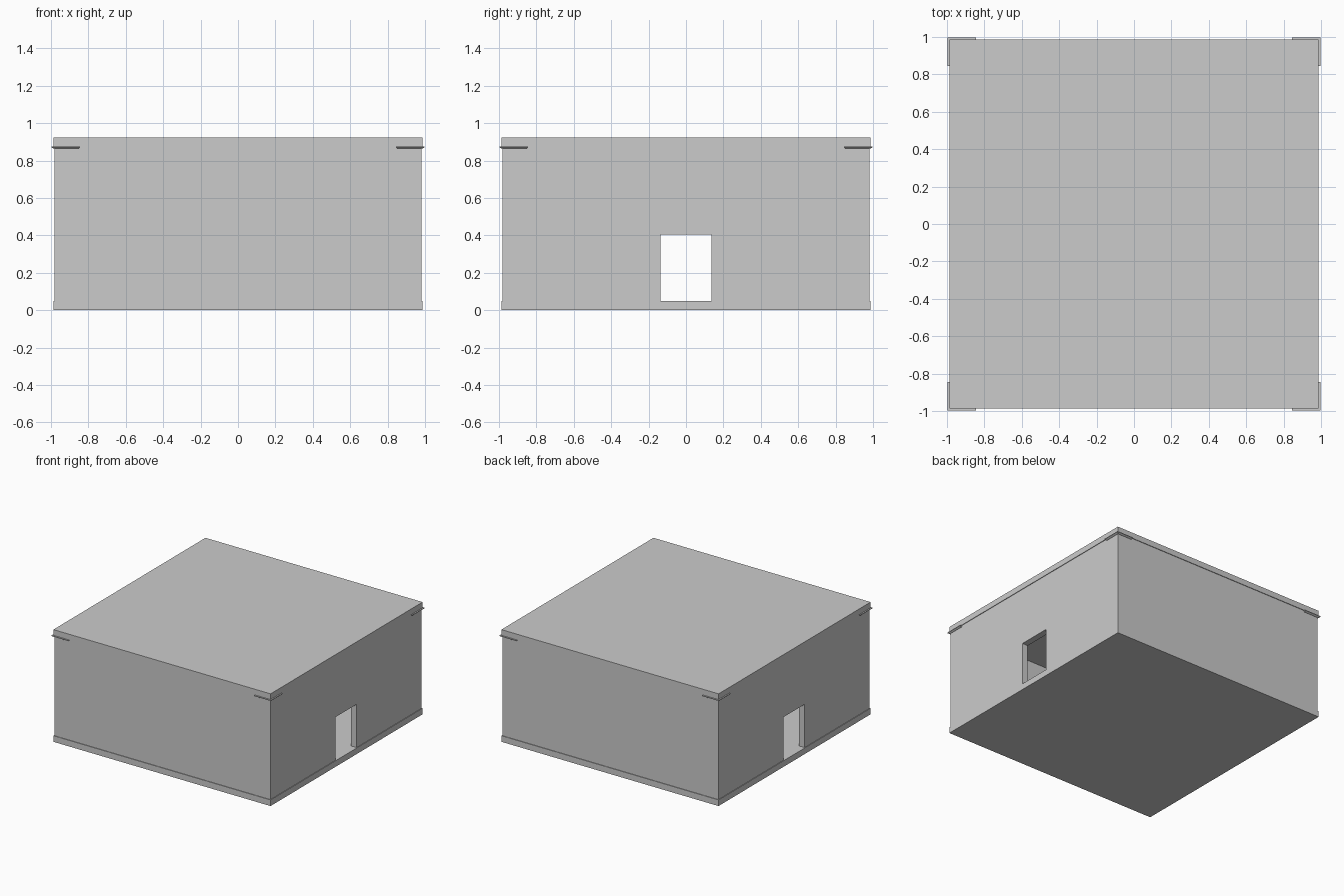
import bpy, bmesh

if "Cube" in bpy.data.objects:
    bpy.data.objects.remove(bpy.data.objects["Cube"])


def new_object(name, bm):
    bmesh.ops.recalc_face_normals(bm, faces=bm.faces)
    me = bpy.data.meshes.new(name)
    bm.to_mesh(me)
    bm.free()
    ob = bpy.data.objects.new(name, me)
    bpy.context.collection.objects.link(ob)
    return ob


def box(name, x0, x1, y0, y1, z0, z1):
    bm = bmesh.new()
    bmesh.ops.create_cube(bm, size=1)
    for v in bm.verts:
        v.co.x = x1 if v.co.x > 0 else x0
        v.co.y = y1 if v.co.y > 0 else y0
        v.co.z = z1 if v.co.z > 0 else z0
    return new_object(name, bm)


def cut(target, cutter):
    cutter.hide_render = True
    cutter.display_type = 'WIRE'
    mod = target.modifiers.new(cutter.name, 'BOOLEAN')
    mod.operation = 'DIFFERENCE'
    mod.solver = 'EXACT'
    mod.object = cutter


FLOOR, CEILING, TOP = 0.05, 0.875, 0.922
SLAB, WALL, INNER = 0.987, 0.982, 0.93

# Floor and roof slabs, slightly proud of the walls
box("floor_slab", -SLAB, SLAB, -SLAB, SLAB, 0, FLOOR)
box("roof_slab", -SLAB, SLAB, -SLAB, SLAB, CEILING, TOP)

# Hollow walls with a doorway through both side walls
walls = box("walls", -WALL, WALL, -WALL, WALL, FLOOR, CEILING)
cut(walls, box("room_cutter", -INNER, INNER, -INNER, INNER, -0.1, 1.0))
cut(walls, box("door_cutter", -1.2, 1.2, -0.137, 0.137, -0.1, 0.405))

# L-shaped corner brackets under the roof, with a bevelled lower edge
def bracket_outline(out, end, inner):
    return [(out, out), (end, out), (end, inner), (inner, inner),
            (inner, end), (out, end)]


for sx, sy, name in ((1, 1, "back_right"), (-1, 1, "back_left"),
                     (-1, -1, "front_left"), (1, -1, "front_right")):
    bm = bmesh.new()
    rings = []
    for z, out, end in ((0.875, 0.998, 0.846), (0.870, 0.998, 0.846),
                        (0.863, 0.986, 0.853)):
        rings.append([bm.verts.new((sx * x, sy * y, z))
                      for x, y in bracket_outline(out, end, 0.975)])
    for a, b in zip(rings, rings[1:]):
        for i in range(6):
            j = (i + 1) % 6
            bm.faces.new((a[i], a[j], b[j], b[i]))
    bm.faces.new(rings[0])
    bm.faces.new(rings[-1])
    new_object("corner_bracket_" + name, bm)
